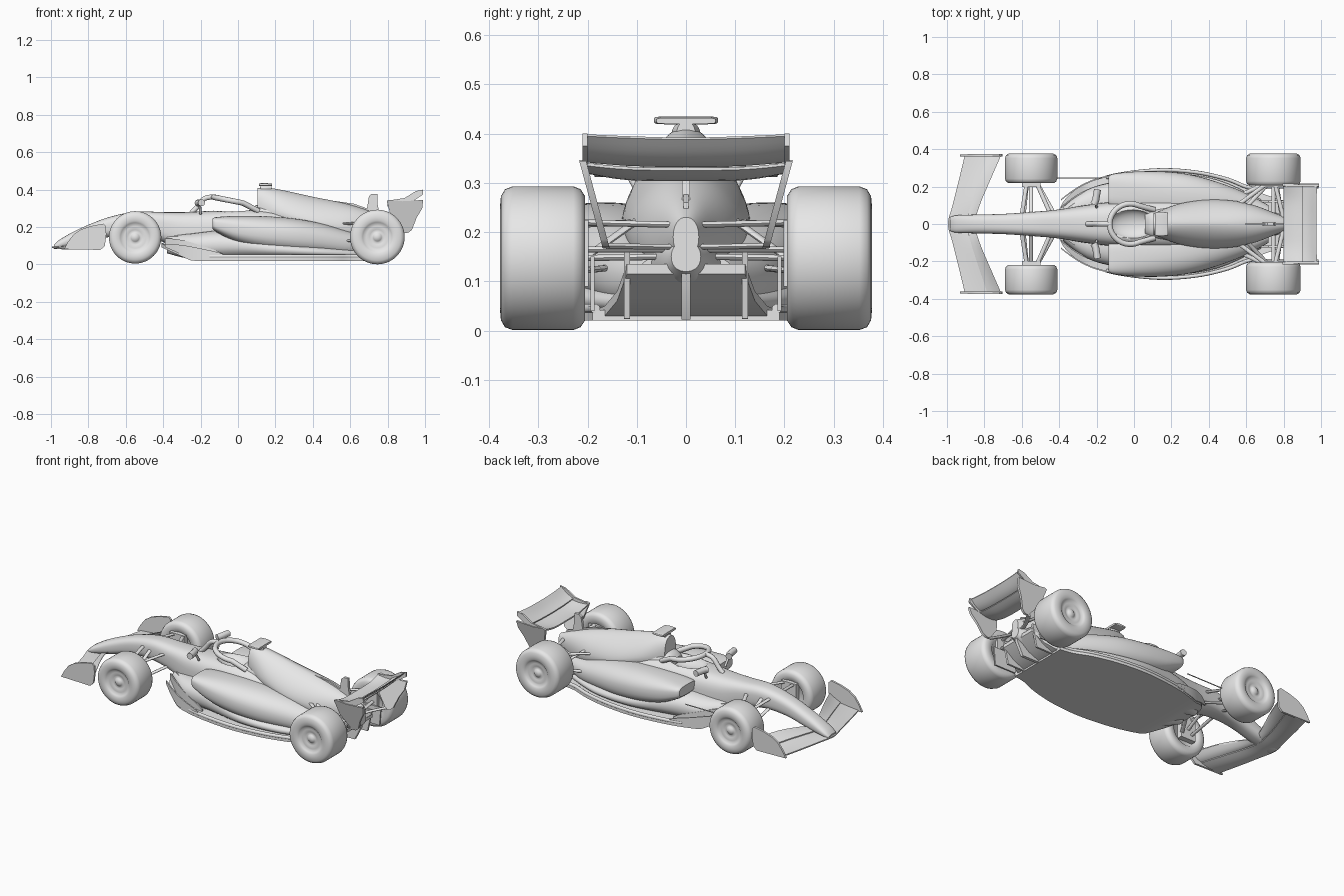
import bpy, bmesh, math
from mathutils import Vector

grey = bpy.data.materials.new("light grey")
grey.diffuse_color = (0.8, 0.8, 0.8, 1)


def finish(name, bm, angle=40):
    bmesh.ops.remove_doubles(bm, verts=bm.verts, dist=1e-5)
    bmesh.ops.recalc_face_normals(bm, faces=bm.faces)
    me = bpy.data.meshes.new(name)
    bm.to_mesh(me)
    bm.free()
    me.materials.append(grey)
    ob = bpy.data.objects.new(name, me)
    bpy.context.collection.objects.link(ob)
    bpy.ops.object.select_all(action='DESELECT')
    bpy.context.view_layer.objects.active = ob
    ob.select_set(True)
    bpy.ops.object.shade_smooth_by_angle(angle=math.radians(angle))
    return ob


def skin(name, rings, angle=40):
    """Closed rings joined into a capped skin."""
    bm = bmesh.new()
    vs = [[bm.verts.new(p) for p in r] for r in rings]
    n = len(vs[0])
    for a, b in zip(vs, vs[1:]):
        for i in range(n):
            bm.faces.new((a[i], a[(i + 1) % n], b[(i + 1) % n], b[i]))
    bm.faces.new(vs[0][::-1])
    bm.faces.new(vs[-1])
    return finish(name, bm, angle)


def smooth(pts, steps=5):
    """Catmull-Rom through points of any dimension."""
    out = []
    for i in range(len(pts) - 1):
        p = [pts[max(0, min(len(pts) - 1, i + k))] for k in (-1, 0, 1, 2)]
        for s in range(steps):
            t = s / steps
            out.append([0.5 * (2 * b + (c - a) * t + (2 * a - 5 * b + 4 * c - d) * t * t
                               + (3 * b - a - 3 * c + d) * t ** 3) for a, b, c, d in zip(*p)])
    return out + [list(pts[-1])]


def hull(name, sections, side=1, n=40):
    """Sections: x, centre y, half width, bottom, top, roundness exponent."""
    rings = []
    for x, y, w, zb, zt, e in smooth(sections):
        ring = []
        for i in range(n):
            c, s = math.cos(math.tau * i / n), math.sin(math.tau * i / n)
            ring.append((x, side * (y + w * math.copysign(abs(c) ** (2 / e), c)),
                         (zb + zt) / 2 + (zt - zb) / 2 * math.copysign(abs(s) ** (2 / e), s)))
        rings.append(ring)
    return skin(name, rings)


def wing(name, half, thick=0.008, sag=0.01):
    """Full-span wing from half sections: y, front x, front z, rear x, rear z."""
    secs = [(-s[0], *s[1:]) for s in half[:0:-1]] + list(half)
    rings = []
    for y, x0, z0, x1, z1 in smooth(secs, 4):
        pts = [(x0 + (x1 - x0) * t, z0 + (z1 - z0) * t - sag * math.sin(math.pi * t),
                thick * (0.3 + 0.7 * math.sin(math.pi * min(1, t * 0.8 + 0.15)))) for t in [k / 7 for k in range(8)]]
        rings.append([(x, y, z + h / 2) for x, z, h in pts] + [(x, y, z - h / 2) for x, z, h in pts[::-1]])
    return skin(name, rings)


def plate(name, outline, y, thick, lean=0.0, zref=0.0):
    """Upright x-z outline made into a plate; lean shifts y with height."""
    return skin(name, [[(x, y + d + lean * (z - zref), z) for x, z in outline]
                       for d in (-thick / 2, thick / 2)])


def tube(name, pts, r, flat=1.0, steps=1, n=10):
    pts = [Vector(p) for p in (smooth(pts, steps) if steps > 1 else pts)]
    rings = []
    for i, p in enumerate(pts):
        d = (pts[min(i + 1, len(pts) - 1)] - pts[max(i - 1, 0)]).normalized()
        up = Vector((0, 0, 1)) if abs(d.z) < 0.9 else Vector((0, 1, 0))
        a = d.cross(up).normalized()
        b = a.cross(d)
        rings.append([p + a * r * math.cos(math.tau * k / n) + b * r * flat * math.sin(math.tau * k / n)
                      for k in range(n)])
    return skin(name, rings)


def wheel(name, x, z, r, inner, outer, side):
    prof = [(0.002, outer - .008), (.014, outer - .009), (.022, outer - .016), (.03, outer - .021),
            (.04, outer - .018), (.058, outer - .014), (.068, outer - .015), (.078, outer - .006),
            (.088, outer - .001), (.105, outer), (r - .02, outer - .002), (r - .006, outer - .010),
            (r, outer - .026), (r, inner + .024), (r - .006, inner + .009), (r - .02, inner),
            (.085, inner), (.075, inner + .012), (.002, inner + .012)]
    rings = [[(x + q * math.cos(math.tau * k / 56), side * y, z + q * math.sin(math.tau * k / 56))
              for k in range(56)] for q, y in prof]
    return skin(name, rings, 60)


# Nose and monocoque
tub = hull("nose_and_tub", [
    (-.985, 0, .036, .082, .105, 2.5), (-.95, 0, .046, .085, .135, 2.5), (-.85, 0, .05, .105, .19, 2.6),
    (-.7, 0, .054, .145, .25, 2.8), (-.55, 0, .064, .155, .282, 3), (-.4, 0, .078, .12, .28, 3),
    (-.28, 0, .098, .05, .28, 3), (-.12, 0, .118, .035, .288, 3), (.06, 0, .13, .035, .295, 3),
    (.3, 0, .13, .035, .28, 2.6), (.6, 0, .085, .04, .24, 2.4)])

# Shallow cockpit opening
bm = bmesh.new()
bmesh.ops.create_uvsphere(bm, u_segments=32, v_segments=16, radius=1)
for v in bm.verts:
    v.co = Vector((v.co.x * .125 - .01, v.co.y * .08, v.co.z * .055 + .30))
cutter = finish("cockpit_cutter", bm)
cutter.hide_render = True
cutter.hide_set(True)
cut = tub.modifiers.new("cockpit", 'BOOLEAN')
cut.operation = 'DIFFERENCE'
cut.object = cutter
cut.solver = 'EXACT'

# Engine cover, with spine, tail and gearbox
hull("engine_cover", [
    (.105, 0, .055, .2, .408, 2.4), (.15, 0, .075, .18, .412, 2.0), (.25, 0, .11, .14, .395, 1.65),
    (.4, 0, .13, .09, .362, 1.6), (.55, 0, .122, .07, .332, 1.75), (.65, 0, .098, .08, .305, 2),
    (.76, 0, .056, .11, .265, 2.2), (.84, 0, .026, .15, .23, 2.2)])
hull("gearbox", [(.5, 0, .11, .04, .22, 2.2), (.65, 0, .085, .06, .2, 2.2), (.78, 0, .055, .09, .19, 2.2),
                 (.84, 0, .03, .12, .18, 2.2)])
hull("headrest", [(.06, 0, .06, .2, .29, 2.4), (.1, 0, .075, .2, .318, 2.4), (.2, 0, .09, .2, .325, 2.2)])
plate("spine_fin", [(.5, .3), (.5, .342), (.62, .325), (.8, .26), (.8, .2)], 0, .01)
plate("wing_pylon", [(.67, .25), (.69, .30), (.70, .365), (.715, .378), (.745, .378), (.747, .32), (.76, .25)], 0, .016)
# Roof camera
hull("camera_stalk", [(.12, 0, .026, .39, .425, 2), (.15, 0, .028, .38, .425, 2), (.18, 0, .018, .385, .425, 2)])
hull("camera_bar", [(.112, 0, .062, .42, .434, 6), (.15, 0, .065, .419, .435, 6), (.182, 0, .06, .42, .432, 6)])

# Floor with a raised leading edge and a rising diffuser
edge = smooth([(-.41, .05), (-.37, .13), (-.28, .205), (-.15, .255), (0, .283), (.17, .295),
               (.35, .28), (.5, .245), (.6, .205), (.68, .19)], 5)
rise = lambda x: .45 * max(0, -.25 - x)
skin("floor", [[(x, s * y * f, z + rise(x)) for s, f in ((-1, 1), (1, 1))] +
               [(x, s * y * f, z2 + rise(x)) for s, f, z2 in ((1, 1, .04), (1, .6, .046), (-1, .6, .046), (-1, 1, .04))]
               for x, y in edge for z in [.02]])
skin("diffuser", [[(x, s * w, z + d) for s, d in ((-1, 0), (1, 0), (1, .02), (-1, .02))]
                  for x, w, z in ((.6, .19, .02), (.68, .165, .03), (.75, .14, .06), (.82, .12, .115))])
plate("centre_strake", [(.6, .022), (.79, .022), (.83, .1), (.84, .18), (.74, .2)], 0, .018)

for s, tag in ((1, "left"), (-1, "right")):
    # Sidepod with undercut, dropping away at the rear
    hull("sidepod_" + tag, [
        (-.135, .18, .075, .19, .247, 3.5), (-.11, .178, .09, .17, .254, 3.2), (0, .168, .112, .115, .26, 2.7),
        (.15, .155, .126, .075, .258, 2.4), (.3, .138, .126, .055, .246, 2.3), (.45, .115, .108, .045, .218, 2.2),
        (.6, .085, .08, .04, .175, 2.2), (.72, .05, .05, .06, .15, 2.2)], s)
    hull("lower_flank_" + tag, [
        (-.38, .06, .03, .06, .15, 2.2), (-.25, .10, .085, .03, .165, 2.2), (-.05, .125, .11, .03, .18, 2.2),
        (.2, .135, .135, .03, .13, 2.2), (.45, .12, .115, .03, .10, 2.2), (.68, .07, .06, .03, .08, 2.2)], s)
    # Floor inlet fences and edge lip
    for k, (inset, top) in enumerate(((0, .10), (.04, .13), (.075, .15))):
        path = smooth([(-.39, .13 - inset), (-.30, .195 - inset), (-.2, .24 - inset), (-.08, .268 - inset)], 4)
        skin(f"floor_fence_{tag}_{k}", [[(x, s * (y - .004), .03 + rise(x)), (x, s * (y + .004), .03 + rise(x)),
             (x, s * (y + .004), z), (x, s * (y - .004), z)] for i, (x, y) in enumerate(path)
             for z in [top - (top - .045) * (i / 12) ** 2 + .01]])
    tube("floor_lip_" + tag, [(x, s * (y - .006), .044) for x, y in edge[15:]], .010)
    plate("diffuser_fence_" + tag, [(.58, .022), (.79, .025), (.82, .16), (.72, .16)], s * .12, .012)

    # Wheels
    wheel("front_wheel_" + tag, -.55, .145, .14, .218, .378, s)
    wheel("rear_wheel_" + tag, .745, .147, .146, .205, .378, s)

    # Suspension arms: inboard point to outboard point
    arms = [((-.60, .05, .235), (-.57, .24, .21)), ((-.45, .06, .23), (-.53, .24, .21)),
            ((-.59, .05, .17), (-.57, .24, .11)), ((-.43, .06, .16), (-.53, .24, .11)),
            ((-.55, .05, .23), (-.55, .24, .13)),
            ((.54, .09, .22), (.73, .23, .215)), ((.8, .03, .215), (.75, .23, .22)),
            ((.52, .13, .13), (.73, .23, .12)), ((.79, .04, .165), (.76, .23, .165)),
            ((.6, .09, .23), (.73, .23, .13)), ((.745, .03, .15), (.745, .23, .147))]
    for k, (a, b) in enumerate(arms):
        tube(f"suspension_arm_{tag}_{k}", [(a[0], s * a[1], a[2]), (b[0], s * b[1], b[2])], .011, .6)
    for nm, x, z in (("front", -.55, .15), ("rear", .745, .15)):
        plate(f"{nm}_upright_{tag}", [(x - .05, z - .06), (x + .05, z - .06), (x + .05, z + .075),
                                     (x - .05, z + .075)], s * .218, .04)
    # Vertical vane inboard of the rear wheel
    plate("brake_vane_" + tag, [(.66, .04), (.82, .04), (.83, .15), (.67, .15)], s * .19, .008)

    # Mirrors
    tube("mirror_" + tag, [(-.215, s * .105, .328), (-.205, s * .125, .33), (-.195, s * .185, .33)], .019)
    tube("mirror_stay_" + tag, [(-.2, s * .09, .27), (-.205, s * .12, .325)], .007)

    # Front wing endplate
    plate("front_endplate_" + tag, [(-.93, .082), (-.91, .12), (-.88, .16), (-.84, .187), (-.78, .207),
          (-.72, .218), (-.706, .205), (-.704, .16), (-.712, .1), (-.735, .078)], s * .366, .012, s * .02, .1)
    # Rear wing endplate, leaning inward at the base
    plate("rear_endplate_" + tag, [(.795, .34), (.81, .346), (.88, .338), (.99, .345), (.985, .30), (.955, .25),
          (.93, .185), (.91, .17), (.885, .168), (.86, .2), (.82, .25)], s * .21, .014, s * .27, .345)
    plate("rear_wing_tip_" + tag, [(.80, .325), (.93, .335), (.99, .375), (.988, .40), (.95, .392),
          (.89, .355), (.81, .343)], s * .205, .01)

tube("side_rod", [(-.45, .246, .16), (-.17, .246, .16)], .003)

# Head protection hoop with its centre strut
arc = [(-.02 - .11 * math.cos(a), .108 * math.sin(a), .338 + .022 * math.cos(a))
       for a in [math.radians(d) for d in range(-115, 116, 10)]]
tube("hoop", [(.11, -.075, .285)] + arc + [(.11, .075, .285)], .015)
tube("hoop_strut", [(-.25, 0, .275), (-.22, 0, .305), (-.18, 0, .352), (-.125, 0, .362)], .014, steps=4)

# Front wing
wing("front_wing_main", [(0, -.995, .092, -.88, .10), (.1, -.97, .088, -.868, .105), (.22, -.94, .085, -.83, .105),
                         (.366, -.905, .085, -.775, .10)], .012, .004)
wing("front_wing_flap", [(0, -.895, .108, -.85, .12), (.1, -.872, .110, -.825, .14), (.22, -.834, .110, -.775, .15),
                         (.364, -.785, .102, -.712, .14)], .010, .005)
# Rear wing
wing("rear_wing_main", [(0, .80, .315, .92, .328), (.12, .80, .317, .92, .33), (.205, .80, .335, .92, .338)], .014, .01)
wing("rear_wing_flap", [(0, .90, .335, .975, .39), (.12, .90, .338, .975, .393), (.205, .90, .345, .98, .397)], .01, .008)
# Slim rear cross bar joining the endplates
tube("rear_cross_bar", [(.88, -.165, .172), (.82, -.05, .17), (.82, .05, .17), (.88, .165, .172)], .012, .5, 4)
